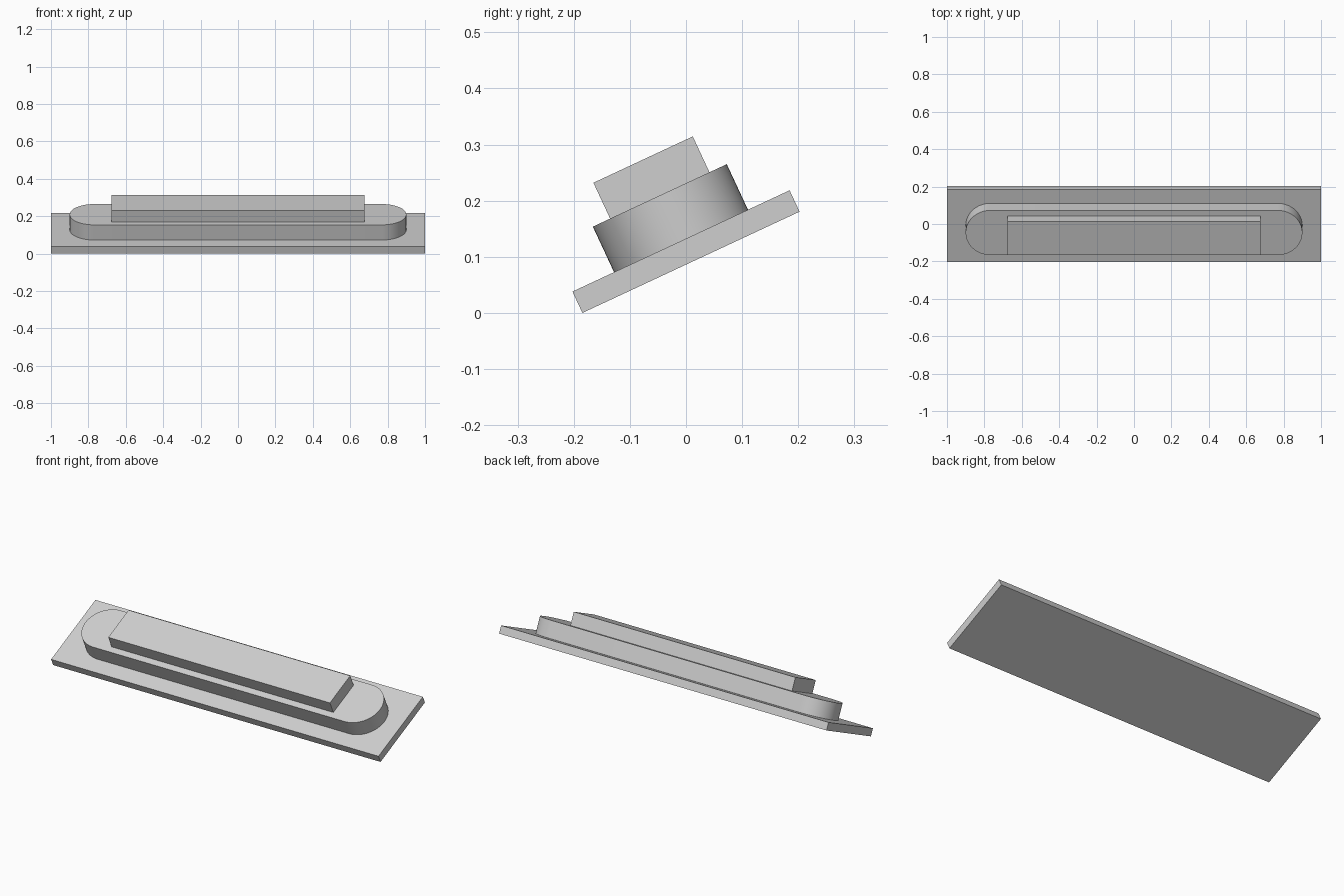
import bpy, bmesh, math
from mathutils import Matrix, Vector

cube = bpy.data.objects.get("Cube")
if cube:
    bpy.data.objects.remove(cube, do_unlink=True)

# Light grey finish shared by all parts
GREY = (0.62, 0.62, 0.62, 1)
grey = bpy.data.materials.new("light_grey")
grey.diffuse_color = GREY
grey.use_nodes = True
grey.node_tree.nodes["Principled BSDF"].inputs["Base Color"].default_value = GREY

# The whole stack leans forward, resting on the front lower edge of the plate
TILT = math.radians(25)
PLATE_HALF, PLATE_THICK = 0.2135, 0.042
rise = PLATE_HALF * math.sin(TILT)
shift = PLATE_THICK * math.sin(TILT) / 2
lean = Matrix.Translation((0, shift, rise)) @ Matrix.Rotation(TILT, 4, "X")


def slab(name, outline, bottom, thick):
    """Extrude a flat outline upward, then tilt it with the stack."""
    bm = bmesh.new()
    face = bm.faces.new([bm.verts.new((x, y, bottom)) for x, y in outline])
    top = bmesh.ops.extrude_face_region(bm, geom=[face])["geom"]
    bmesh.ops.translate(bm, vec=Vector((0, 0, thick)),
                        verts=[g for g in top if isinstance(g, bmesh.types.BMVert)])
    bmesh.ops.recalc_face_normals(bm, faces=bm.faces)
    bm.transform(lean)
    mesh = bpy.data.meshes.new(name)
    bm.to_mesh(mesh)
    bm.free()
    mesh.materials.append(grey)
    obj = bpy.data.objects.new(name, mesh)
    bpy.context.collection.objects.link(obj)
    return obj


def rectangle(hx, hy):
    return [(-hx, -hy), (hx, -hy), (hx, hy), (-hx, hy)]


def stadium(hx, r, steps=32):
    points = []
    for side, start in ((1, -math.pi / 2), (-1, math.pi / 2)):
        for i in range(steps + 1):
            a = start + math.pi * i / steps
            points.append((side * (hx - r) + r * math.cos(a), r * math.sin(a)))
    return points


# Base plate, round-ended body and top bar
slab("base_plate", rectangle(1, PLATE_HALF), 0, PLATE_THICK)
body = slab("rounded_body", stadium(0.9, 0.1317), PLATE_THICK, 0.0895)
slab("top_bar", rectangle(0.677, 0.0977), PLATE_THICK + 0.0895, 0.0705)

# Smooth the round ends, keeping the rims sharp
bpy.ops.object.select_all(action="DESELECT")
body.select_set(True)
bpy.context.view_layer.objects.active = body
bpy.ops.object.shade_smooth_by_angle(angle=math.radians(30))
